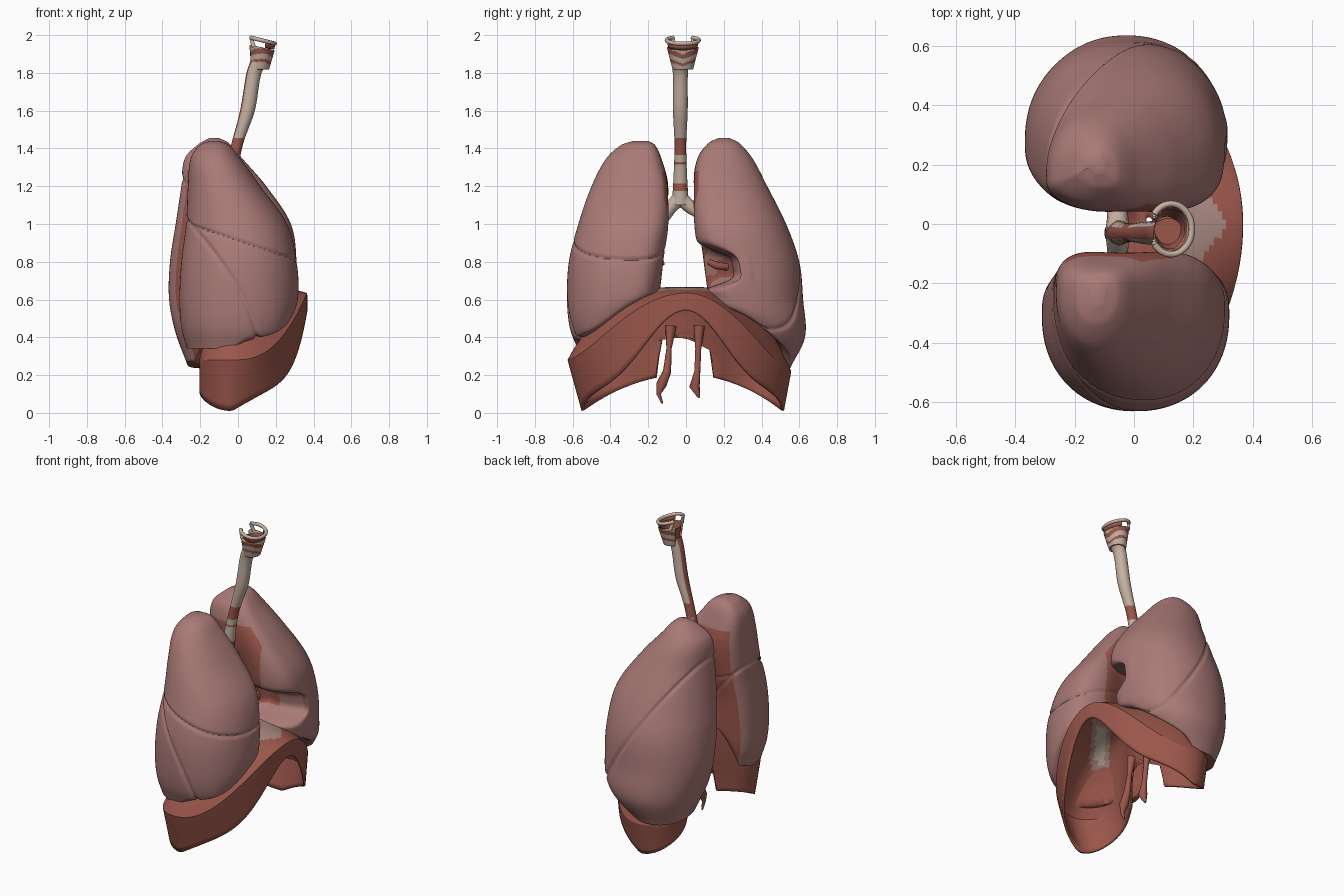
import bpy, math
from math import sin, cos, pi, exp

cube = bpy.data.objects.get("Cube")
if cube:
    bpy.data.objects.remove(cube)


def material(name, colour):
    m = bpy.data.materials.new(name)
    m.use_nodes = True
    m.diffuse_color = (*colour, 1)
    m.node_tree.nodes["Principled BSDF"].inputs["Base Color"].default_value = (*colour, 1)
    return m


PINK = material("lung pink", (.40, .195, .184))
RED = material("muscle red", (.33, .095, .072))
BEIGE = material("cartilage beige", (.56, .44, .36))
GREY = material("tendon grey", (.40, .25, .22))


def smooth(obj, degrees):
    bpy.ops.object.select_all(action="DESELECT")
    obj.select_set(True)
    bpy.context.view_layer.objects.active = obj
    bpy.ops.object.shade_smooth_by_angle(angle=math.radians(degrees))


def loft(name, rings, mats, rule=None, closed=True, caps=False, angle=40, thickness=0):
    """Skin a list of equal rings; rule(face) returns a material slot."""
    n = len(rings[0])
    verts = [p for ring in rings for p in ring]
    faces = []
    for i in range(len(rings) - 1):
        for j in range(n if closed else n - 1):
            k = (j + 1) % n
            faces.append((i * n + j, i * n + k, (i + 1) * n + k, (i + 1) * n + j))
    if caps:
        faces.append(tuple(reversed(range(n))))
        faces.append(tuple(range(len(verts) - n, len(verts))))
    mesh = bpy.data.meshes.new(name)
    mesh.from_pydata(verts, [], faces)
    mesh.update()
    for m in mats:
        mesh.materials.append(m)
    if rule:
        for f in mesh.polygons:
            f.material_index = rule(f)
    obj = bpy.data.objects.new(name, mesh)
    bpy.context.collection.objects.link(obj)
    if thickness:
        solid = obj.modifiers.new("thickness", "SOLIDIFY")
        solid.thickness = thickness
        solid.offset = 0
    smooth(obj, angle)


def tube(name, points, mat):
    """Round tube along points given as (x, y, z, radius)."""
    curve = bpy.data.curves.new(name, "CURVE")
    curve.dimensions = "3D"
    curve.bevel_depth = 1
    curve.bevel_resolution = 3
    curve.use_fill_caps = True
    spline = curve.splines.new("POLY")
    spline.points.add(len(points) - 1)
    for p, (x, y, z, r) in zip(spline.points, points):
        p.co, p.radius = (x, y, z, 1), r
    curve.materials.append(mat)
    obj = bpy.data.objects.new(name, curve)
    bpy.context.collection.objects.link(obj)


def spline_at(rows, z):
    """Smooth interpolation of rows keyed by a falling first column."""
    i = next((k for k in range(len(rows) - 2) if z >= rows[k + 1][0]), len(rows) - 2)
    a, b = rows[i], rows[i + 1]
    before, after = rows[max(i - 1, 0)], rows[min(i + 2, len(rows) - 1)]
    h = b[0] - a[0]
    t = (z - a[0]) / h
    out = []
    for c in range(1, len(a)):
        ma = (b[c] - before[c]) / (b[0] - before[0]) * h
        mb = (after[c] - a[c]) / (after[0] - a[0]) * h
        out.append((2*t**3 - 3*t*t + 1) * a[c] + (t**3 - 2*t*t + t) * ma
                   + (3*t*t - 2*t**3) * b[c] + (t**3 - t*t) * mb)
    return out


# Diaphragm height, shared by the lung bases
CX = .05


def half_width(y):
    return .62 if y < 0 else .55


def dome(x, y):
    u, v = (x - CX) / .31, y / half_width(y)
    rho = math.hypot(u, v)
    c = u / rho if rho else 0
    low = .25 - .03 * max(-1, min(1, v * 4))
    edge = low + (.63 - low) * max(c, 0) ** 3 + .15 * max(-c, 0) ** 12
    return .66 - (.66 - edge) * min(rho, 1) ** 3


# Lungs: height, back x, front x, inner |y|, outer |y|
FRONT_ROWS = [
    (1.44, -.15, -.10, .20, .28), (1.42, -.20, -.05, .165, .34),
    (1.35, -.25, .01, .13, .42), (1.2, -.265, .12, .085, .50),
    (1.0, -.275, .26, .08, .57), (.8, -.30, .31, .11, .62),
    (.6, -.31, .32, .13, .63), (.45, -.30, .30, .14, .615), (.34, -.27, .24, .16, .575)]
BACK_ROWS = [
    (1.455, -.15, -.10, .17, .23), (1.43, -.20, -.05, .12, .28),
    (1.35, -.28, .02, .06, .35), (1.2, -.30, .15, .03, .43),
    (1.0, -.33, .28, .03, .53), (.8, -.36, .31, .06, .60),
    (.6, -.365, .31, .10, .62), (.4, -.33, .27, .12, .63), (.23, -.27, .10, .20, .55)]


def front_fissures(x, z):
    oblique = x - .1 + .38 * max((z - .4) / .63, 0) ** 1.5
    level = z - .91 + .33 * x
    return [oblique * .8] + ([level] if oblique > 0 else [])


def back_fissures(x, z):
    return [(z - .78 + 1.55 * x) * .54]


def lung(name, side, rows, fissures, notch):
    around, levels, base_rings = 220, 130, 14
    top, bottom = rows[0][0], rows[-1][0]
    rings = []
    for i in range(levels + base_rings):
        t = min(i / (levels - 1), 1)
        zn = top + (bottom - top) * t ** 1.25
        shrink = 1 - max(i - levels + 1, 0) / base_rings * .99
        x0, x1, y0, y1 = spline_at(rows, zn)
        xc, yc, rx = (x0 + x1) / 2, y0 + .36 * (y1 - y0), (x1 - x0) / 2
        lift = max(0, 1 - (zn - bottom) / .5) ** 2
        ring = []
        for j in range(around):
            a = 2 * pi * j / around
            c, s = cos(a), sin(a)
            e = 2 / (2.15 if s > 0 else 3.0)
            dx = rx * math.copysign(abs(c) ** e, c)
            dy = math.copysign(abs(s) ** e, s) * (y1 - yc if s > 0 else yc - y0)
            inner = max(0, -s)
            # hollow at the root of the lung, inner back edge, and the notch beside the heart
            dy += .05 * inner * exp(-((xc + dx + .05) / .13) ** 2) * exp(-((zn - .9) / .25) ** 2)
            dy += .04 * inner * max(0, -c) * notch
            ahead = min(max((dx + .12) / .2, 0), 1) * notch
            dy += .17 * max(0, min(1, .3 - 1.2 * s)) * ahead * exp(-((zn - .77) / .1) ** 4)
            # fissure grooves
            cut = max(exp(-(d / .009) ** 2) for d in fissures(xc + dx, zn))
            k = shrink * (1 - .035 * cut * (shrink == 1))
            x, y = xc + dx * k, yc + dy * k
            z = zn + lift * max(dome(x, side * y) + .015 - bottom, 0)
            ring.append((x, side * y, z))
        rings.append(ring if side < 0 else ring[::-1])

    def rule(f):
        inner = -f.normal.y * side > .75 and f.center.x < .13
        base = f.index >= (levels - 1) * around
        return int((inner or base) and f.center.z < 1.28)
    loft(name, rings, [PINK, RED], rule, caps=True, angle=60)


lung("front_lung", -1, FRONT_ROWS, front_fissures, 0)
lung("back_lung", 1, BACK_ROWS, back_fissures, 1)

# Diaphragm: dome, then a skirt that hangs lowest at the sides
rings = []
segments, dome_rings, skirt_rings = 96, 24, 7
for i in range(1, dome_rings + skirt_rings + 1):
    ring = []
    for j in range(segments):
        a = 2 * pi * (j + .5) / segments
        c, s = cos(a), sin(a)
        rho, drop = min(i / dome_rings, 1), max(0, (i - dome_rings) / skirt_rings)
        spine = .2 * max(-c, 0) ** 8
        x, y = CX + rho * (.31 * c + spine), rho * s * half_width(s)
        z = dome(CX + rho * .31 * c, y)
        rim = .012 + .2 * max(c, 0) + .33 * max(c, 0) ** 8 + .19 * max(-c, 0) ** 2
        if c < 0 and abs(s) < .25:
            rim = .41
        y *= 1 - (.12 if s < 0 else .07) * drop
        ring.append((x - .08 * rho * rho * s * s, y, z + (rim - z) * drop))
    rings.append(ring)


def tendon(f):
    x, y = f.center.x, abs(f.center.y)
    off = abs(x - .24 + .75 * y)
    if f.center.z < .4 or off > .075 or y > .42:
        return 0
    return 2 if off < .04 and .15 < y < .38 else 1


loft("diaphragm", rings[::-1], [RED, GREY, BEIGE], tendon, angle=30, thickness=.015)

# Muscle strands hanging beside the spine
tube("front_muscle_strand", [(-.05, -.08, .46, .03), (-.04, -.09, .34, .014), (-.03, -.1, .22, .022),
     (-.03, -.13, .15, .028), (-.03, -.145, .1, .012), (-.03, -.125, .05, .005)], RED)
tube("back_muscle_strand", [(-.05, .07, .46, .03), (-.04, .065, .34, .016), (-.03, .06, .22, .016),
     (-.03, .045, .14, .028), (-.03, .07, .08, .006)], RED)

# Windpipe, with a soft red back and red bands low down
PATH = [(1.86, .115, .05), (1.8, .085, .04), (1.6, .05, .039), (1.42, -.005, .031),
        (1.25, -.04, .036), (1.1, -.055, .045)]
rings = []
for i in range(61):
    z = 1.1 + .76 * i / 60
    x, r = spline_at(PATH, z)
    rings.append([(x + r * cos(2 * pi * j / 32), -.03 + r * sin(2 * pi * j / 32), z) for j in range(32)])


def windpipe_rule(f):
    z = f.center.z
    return int(f.normal.x < -.8 or f.normal.z > .9 or 1.37 < z < 1.46 or 1.18 < z < 1.22 or 1.31 < z < 1.33)


loft("windpipe", rings, [BEIGE, RED], windpipe_rule, caps=True)


# Voice box: a flaring shield open at the back, joined by a membrane to a horned bar
def throat_ring(t, z, spread, count):
    angles = ((j / (count - 1) - .5) * spread for j in range(count))
    return [(.115 + .01 * t + (.045 + .025 * t) * cos(a), -.017 + (.05 + .035 * t) * sin(a), z + .035 * t * sin(a / 2) ** 2)
            for a in angles]


def shield_rule(f):
    v = f.center.z - .4 * abs(f.center.y + .017)
    return int(1.875 < v < 1.9 or 1.835 < v < 1.85)


loft("voice_box", [throat_ring(i / 24, 1.82 + .005 * i, 1.7 * pi, 49) for i in range(21)],
     [BEIGE, RED], shield_rule, closed=False, thickness=.01)
loft("throat_membrane", [throat_ring(t, 1.82 + .13 * t, .8 * pi, 25) for t in (.8, .9, 1)],
     [RED], closed=False, thickness=.006)
bar = throat_ring(1, 1.955, 1.6 * pi, 33)
tube("throat_bar", [(*p, .011) for p in bar], BEIGE)
for end, foot, name in ((0, 4, "front"), (-1, -5, "back")):
    x, y, z = throat_ring(.8, 1.915, 1.7 * pi, 49)[foot]
    tube(name + "_throat_horn", [(x, y, z, .012), (*bar[end], .009)], BEIGE)
loft("throat_lining", [[(.11 + .01 * t + (.04 + .012 * t) * cos(a), -.017 + (.042 + .026 * t) * sin(a), 1.82 + .11 * t)
     for a in (2 * pi * j / 24 for j in range(24))] for t in (0, .5, 1)], [RED])

# Airways and vessels entering each lung
for side, name in ((-1, "front"), (1, "back")):
    tube(name + "_airway", [(-.055, -.03, 1.14, .042), (-.055, -.03 + side * .05, 1.09, .036),
         (-.06, side * .12, 1.03, .032), (-.06, side * .2, .97, .03)], BEIGE)
    for k in range(3):
        z = .98 - .09 * k
        tube(name + "_vessel", [(-.04 + .03 * k, side * .12, z, .016),
             (-.03 + .03 * k, side * .16, z - .02, .02), (-.03, side * .24, z - .03, .02)], RED)
